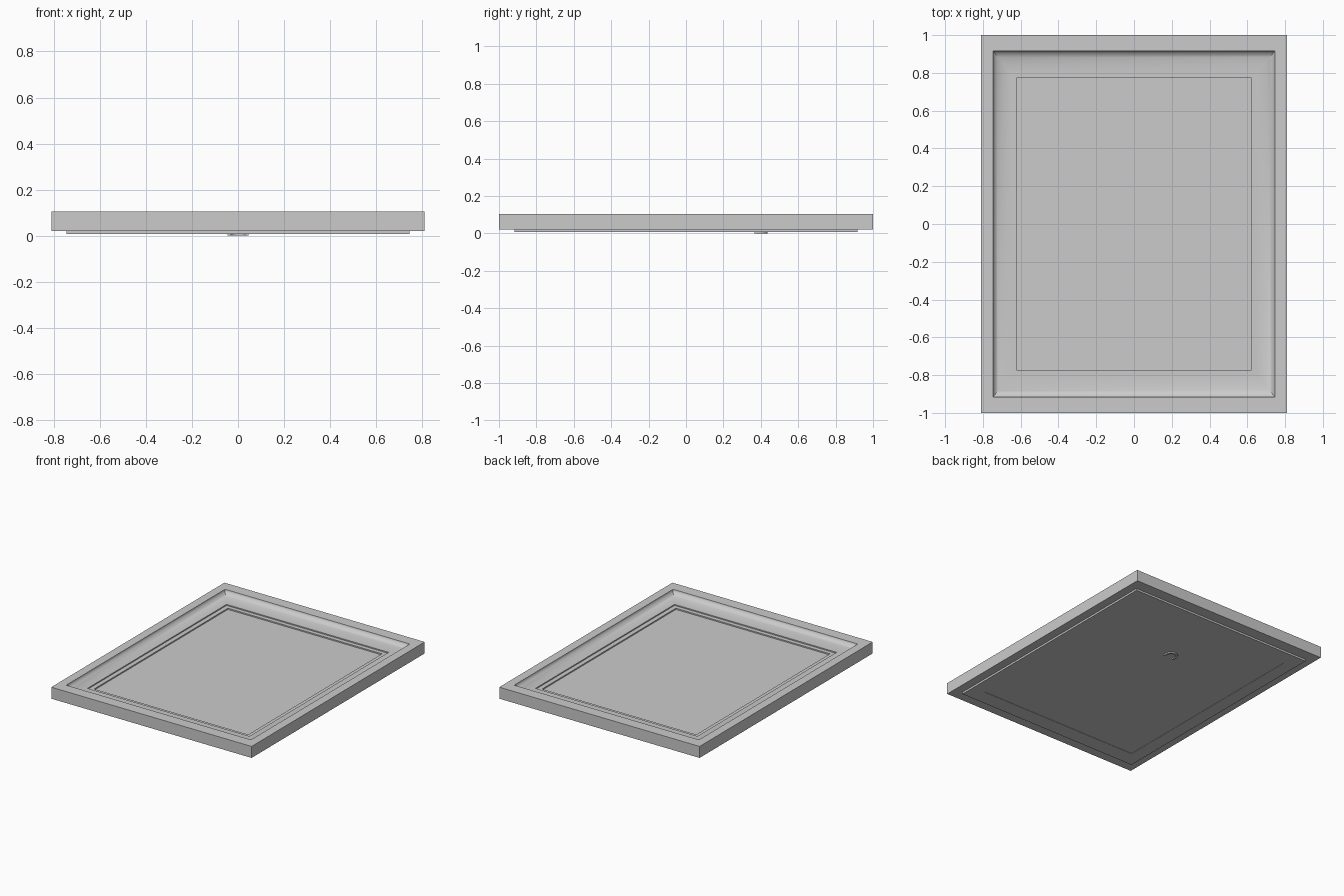
import bpy, bmesh, math

if "Cube" in bpy.data.objects:
    bpy.data.objects.remove(bpy.data.objects["Cube"])


def make_object(name, bm, smooth=False):
    bmesh.ops.recalc_face_normals(bm, faces=bm.faces)
    mesh = bpy.data.meshes.new(name)
    bm.to_mesh(mesh)
    bm.free()
    obj = bpy.data.objects.new(name, mesh)
    bpy.context.collection.objects.link(obj)
    if smooth:
        bpy.ops.object.select_all(action='DESELECT')
        obj.select_set(True)
        bpy.context.view_layer.objects.active = obj
        bpy.ops.object.shade_smooth_by_angle(angle=math.radians(30))
    return obj


def rect_loft(name, rings, closed=False, smooth=False):
    """Skin rectangles given as (half width, half length, z).
    Closed lofts join last to first; open ones are capped."""
    bm = bmesh.new()
    loops = [[bm.verts.new((sx * hx, sy * hy, z))
              for sx, sy in ((-1, -1), (1, -1), (1, 1), (-1, 1))]
             for hx, hy, z in rings]
    pairs = list(zip(loops, loops[1:]))
    if closed:
        pairs.append((loops[-1], loops[0]))
    else:
        bm.faces.new(loops[0])
        bm.faces.new(loops[-1])
    for a, b in pairs:
        for i in range(4):
            j = (i + 1) % 4
            bm.faces.new((a[i], a[j], b[j], b[i]))
    return make_object(name, bm, smooth)


# Moulded frame: flat rim, concave cove, then a small stepped lip
cove = []
STEPS = 10
for k in range(STEPS + 1):
    a = math.pi / 2 * k / STEPS
    t, d = 1 - math.cos(a), math.sin(a)
    cove.append((0.747 - 0.092 * t, 0.917 - 0.114 * t, 0.105 - 0.042 * d))
profile = [(0.81, 1.0, 0.021), (0.81, 1.0, 0.105)] + cove + [
    (0.655, 0.803, 0.055),
    (0.623, 0.773, 0.055),
    (0.623, 0.773, 0.021),
]
rect_loft("frame", profile, closed=True, smooth=True)

# Flat picture panel inside the frame
rect_loft("picture_panel", [(0.623, 0.773, 0.021), (0.623, 0.773, 0.046)])

# Backing board with a very shallow recessed centre
rect_loft("backing_board", [
    (0.746, 0.916, 0.021),
    (0.746, 0.916, 0.007),
    (0.65, 0.80, 0.007),
    (0.65, 0.80, 0.009),
])

# Arched hanging loop on the back
outer, inner, cy, leg = 0.045, 0.030, 0.391, 0.365
N = 16


def arch(r):
    pts = [(r, leg)]
    pts += [(r * math.cos(math.pi * i / N), cy + r * math.sin(math.pi * i / N))
            for i in range(N + 1)]
    return pts + [(-r, leg)]


bm = bmesh.new()
sections = []
for (ox, oy), (ix, iy) in zip(arch(outer), arch(inner)):
    sections.append([bm.verts.new(p) for p in (
        (ox, oy, 0.0), (ix, iy, 0.0), (ix, iy, 0.010), (ox, oy, 0.010))])
for a, b in zip(sections, sections[1:]):
    for i in range(4):
        j = (i + 1) % 4
        bm.faces.new((a[i], a[j], b[j], b[i]))
bm.faces.new(sections[0])
bm.faces.new(sections[-1])
make_object("hanging_loop", bm, smooth=True)
